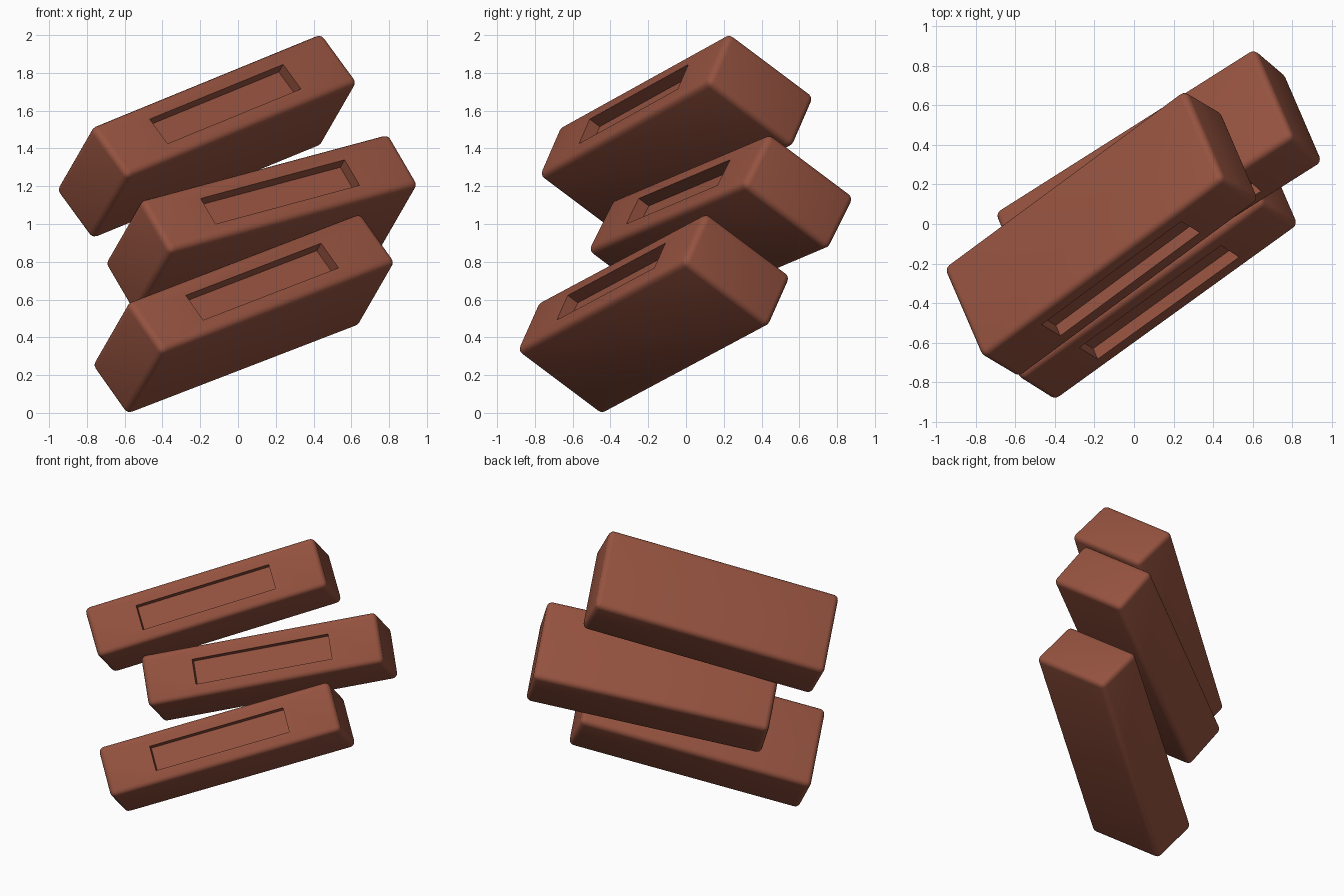
import bpy
import bmesh
from mathutils import Matrix, Vector

if "Cube" in bpy.data.objects:
    bpy.data.objects.remove(bpy.data.objects["Cube"], do_unlink=True)

SIZE = Vector((1.6, 0.35, 0.6))        # length, width, depth of a brick
EDGE_RADIUS = 0.036
RECESS = Vector((0.925, 0.17, 0.07))   # length, width, depth of the hollow
FACING = Vector((0.19, -0.44, 0.33))   # direction every hollow faces

# Fired clay colour
clay = bpy.data.materials.new("red_clay")
clay.use_nodes = True
clay.diffuse_color = (0.30, 0.085, 0.05, 1)
clay.node_tree.nodes["Principled BSDF"].inputs["Base Color"].default_value = clay.diffuse_color


def make_brick(name, centre, along):
    bm = bmesh.new()
    # Rounded block
    bmesh.ops.create_cube(bm, size=1)
    bmesh.ops.scale(bm, vec=SIZE, verts=bm.verts)
    bmesh.ops.bevel(bm, geom=bm.edges[:], offset=EDGE_RADIUS, segments=4,
                    profile=0.5, affect='EDGES')
    # Rectangular hollow in the narrow long face
    face = max(bm.faces, key=lambda f: f.calc_center_median().z)
    bmesh.ops.inset_individual(bm, faces=[face], thickness=0.05)
    for v in face.verts:
        v.co.x = RECESS.x / 2 if v.co.x > 0 else -RECESS.x / 2
        v.co.y = RECESS.y / 2 if v.co.y > 0 else -RECESS.y / 2
    floor = bmesh.ops.extrude_discrete_faces(bm, faces=[face])["faces"][0]
    bmesh.ops.translate(bm, vec=(0, 0, -RECESS.z), verts=floor.verts)
    bmesh.ops.recalc_face_normals(bm, faces=bm.faces)

    # Tilted placement
    normal = FACING.normalized()
    length = Vector(along)
    length = (length - normal * length.dot(normal)).normalized()
    width = normal.cross(length)
    turn = Matrix((length, width, normal)).transposed().to_4x4()

    mesh = bpy.data.meshes.new(name)
    bm.to_mesh(mesh)
    bm.free()
    mesh.materials.append(clay)
    brick = bpy.data.objects.new(name, mesh)
    brick.matrix_world = Matrix.Translation(centre) @ turn
    bpy.context.collection.objects.link(brick)
    bpy.ops.object.select_all(action='DESELECT')
    brick.select_set(True)
    bpy.context.view_layer.objects.active = brick
    bpy.ops.object.shade_smooth_by_angle()


make_brick("bottom_brick", (0.03, -0.17, 0.525), (1.22, 0.88, 0.47))
make_brick("middle_brick", (0.125, 0.185, 1.0), (1.29, 0.82, 0.345))
make_brick("top_brick", (-0.165, -0.05, 1.465), (1.20, 0.89, 0.49))
